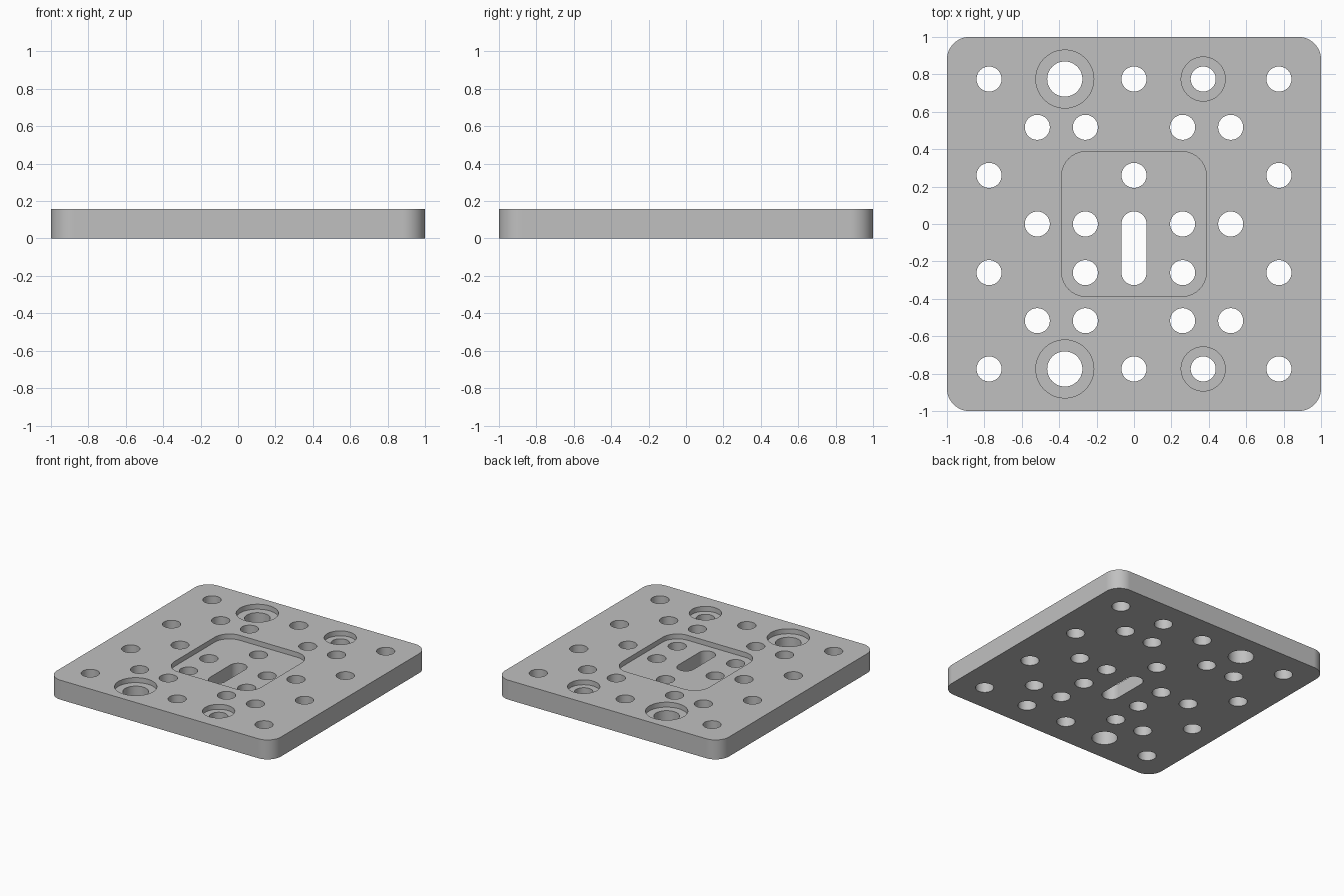
import bpy
import bmesh
import math

cube = bpy.data.objects.get("Cube")
if cube:
    bpy.data.objects.remove(cube, do_unlink=True)

THICK = 0.157
DEPTH = 0.04          # depth of the pocket and counterbores
FLOOR = THICK - DEPTH
HOLE_R = 0.067

grey = bpy.data.materials.new("machined grey")
grey.use_nodes = True
colour = (0.53, 0.53, 0.53, 1)
grey.diffuse_color = colour
grey.node_tree.nodes["Principled BSDF"].inputs["Base Color"].default_value = colour


def rounded_outline(cx, cy, half_x, half_y, radius, steps):
    """Counter-clockwise rounded rectangle; a circle when radius fills it."""
    points = []
    for quarter, (sx, sy) in enumerate([(1, 1), (-1, 1), (-1, -1), (1, -1)]):
        for i in range(steps + 1):
            a = (quarter + i / steps) * math.pi / 2
            p = (cx + sx * (half_x - radius) + radius * math.cos(a),
                 cy + sy * (half_y - radius) + radius * math.sin(a))
            if not points or math.dist(p, points[-1]) > 1e-5:
                points.append(p)
    if math.dist(points[0], points[-1]) < 1e-5:
        points.pop()
    return points


def add_prism(bm, outline, z0, z1):
    low = [bm.verts.new((x, y, z0)) for x, y in outline]
    high = [bm.verts.new((x, y, z1)) for x, y in outline]
    bm.faces.new(low[::-1])
    bm.faces.new(high)
    n = len(low)
    for i in range(n):
        j = (i + 1) % n
        bm.faces.new((low[i], low[j], high[j], high[i]))


def make_object(name, prisms):
    bm = bmesh.new()
    for outline, z0, z1 in prisms:
        add_prism(bm, outline, z0, z1)
    mesh = bpy.data.meshes.new(name)
    bm.to_mesh(mesh)
    bm.free()
    mesh.materials.append(grey)
    obj = bpy.data.objects.new(name, mesh)
    bpy.context.collection.objects.link(obj)
    return obj


def circle(x, y, r):
    return rounded_outline(x, y, r, r, r, 12)


# Through holes, listed by row and mirrored left to right
rows = {
    0.775: (0, 0.775), 0.517: (0.26, 0.517), 0.26: (0, 0.775),
    0: (0.26, 0.517), -0.26: (0.26, 0.775),
    -0.517: (0.26, 0.517), -0.775: (0, 0.775),
}
through = []
for y, xs in rows.items():
    for x in sorted({s * x for x in xs for s in (-1, 1)}):
        through.append(circle(x, y, HOLE_R))

# Central slot
through.append(rounded_outline(0, -0.13, HOLE_R, 0.13 + HOLE_R, HOLE_R, 12))

# Central pocket and counterbored holes near front and back edges
recesses = [rounded_outline(0, 0, 0.387, 0.387, 0.13, 10)]
for y in (-0.775, 0.775):
    for x, hole, bore in ((-0.37, 0.094, 0.155), (0.37, HOLE_R, 0.118)):
        through.append(circle(x, y, hole))
        recesses.append(circle(x, y, bore))

# Plate body
plate = make_object("mounting_plate",
                    [(rounded_outline(0, 0, 1, 1, 0.12, 12), 0, THICK)])
cutters = [
    make_object("recess_cutter", [(o, FLOOR, THICK + 0.1) for o in recesses]),
    make_object("hole_cutter", [(o, -0.1, THICK + 0.2) for o in through]),
]

bpy.ops.object.select_all(action='DESELECT')
plate.select_set(True)
bpy.context.view_layer.objects.active = plate
for cutter in cutters:
    cutter.hide_render = True
    mod = plate.modifiers.new(cutter.name, 'BOOLEAN')
    mod.operation = 'DIFFERENCE'
    mod.solver = 'EXACT'
    mod.object = cutter
    bpy.ops.object.modifier_apply(modifier=mod.name)
    bpy.data.objects.remove(cutter, do_unlink=True)

# Smooth curved walls, crisp rims
bpy.ops.object.shade_smooth_by_angle(angle=math.radians(30))
weighted = plate.modifiers.new("weighted_normals", 'WEIGHTED_NORMAL')
weighted.keep_sharp = True
